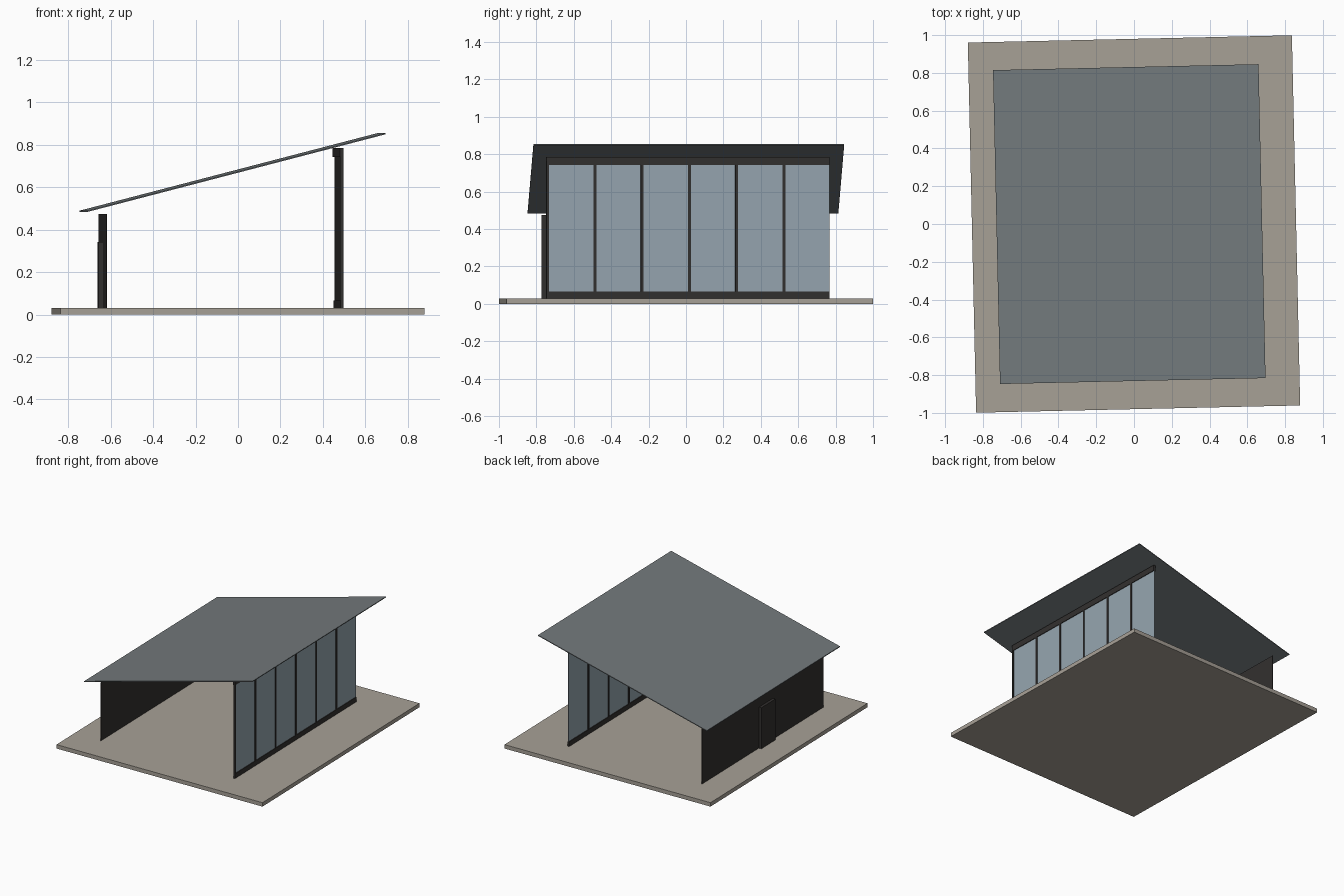
import bpy, bmesh, math
from mathutils import Matrix

if "Cube" in bpy.data.objects:
    bpy.data.objects.remove(bpy.data.objects["Cube"])

TURN = Matrix.Rotation(math.radians(1.28), 4, 'Z')   # whole pavilion sits slightly turned


def material(name, rgb):
    m = bpy.data.materials.new(name)
    m.diffuse_color = [((c + 0.055) / 1.055) ** 2.4 for c in rgb] + [1]
    m.use_nodes = True
    m.node_tree.nodes["Principled BSDF"].inputs["Base Color"].default_value = m.diffuse_color
    return m


stone = material("warm_stone", (0.655, 0.63, 0.59))
slate = material("slate_grey", (0.45, 0.475, 0.485))
dark = material("charcoal", (0.195, 0.187, 0.182))
glass = material("blue_glass", (0.585, 0.645, 0.685))


def prism(name, profile, y0, y1, mat):
    """Extrude an (x, z) profile from y0 to y1."""
    bm = bmesh.new()
    face = bm.faces.new([bm.verts.new((x, y0, z)) for x, z in profile])
    ext = bmesh.ops.extrude_face_region(bm, geom=[face])
    verts = [g for g in ext["geom"] if isinstance(g, bmesh.types.BMVert)]
    bmesh.ops.translate(bm, verts=verts, vec=(0, y1 - y0, 0))
    bmesh.ops.recalc_face_normals(bm, faces=bm.faces)
    bm.transform(TURN)
    me = bpy.data.meshes.new(name)
    bm.to_mesh(me)
    bm.free()
    me.materials.append(mat)
    ob = bpy.data.objects.new(name, me)
    bpy.context.collection.objects.link(ob)
    return ob


def box(name, x0, x1, y0, y1, z0, z1, mat):
    return prism(name, [(x0, z0), (x1, z0), (x1, z1), (x0, z1)], y0, y1, mat)


# Ground slab
box("floor_slab", -0.858, 0.858, -0.98, 0.98, 0, 0.03, stone)

# Thin sloping roof sheet
prism("roof", [(-0.728, 0.484), (0.678, 0.85), (0.678, 0.856), (-0.728, 0.49)],
      -0.831, 0.831, slate)

# Solid low wall with a door on its outside
HALF = 0.758
box("low_wall", -0.640, -0.636, -HALF, HALF, 0.03, 0.475, dark)
box("door", -0.661, -0.639, -0.125, 0.05, 0.03, 0.343, dark)

# Glazed high wall: sill, header beam, glass and mullions
box("sill", 0.467, 0.4805, -HALF, HALF, 0.03, 0.066, dark)
box("header_beam", 0.463, 0.4805, -HALF, HALF, 0.742, 0.786, dark)
PANES = 6
step = 2 * HALF / PANES
for i in range(PANES):
    y = -HALF + i * step
    box(f"mullion_{i + 1}", 0.467, 0.4805, y, y + 0.015, 0.066, 0.742, dark)
    box(f"glass_pane_{i + 1}", 0.4725, 0.4755, y + 0.015, y + step, 0.066, 0.742, glass)
